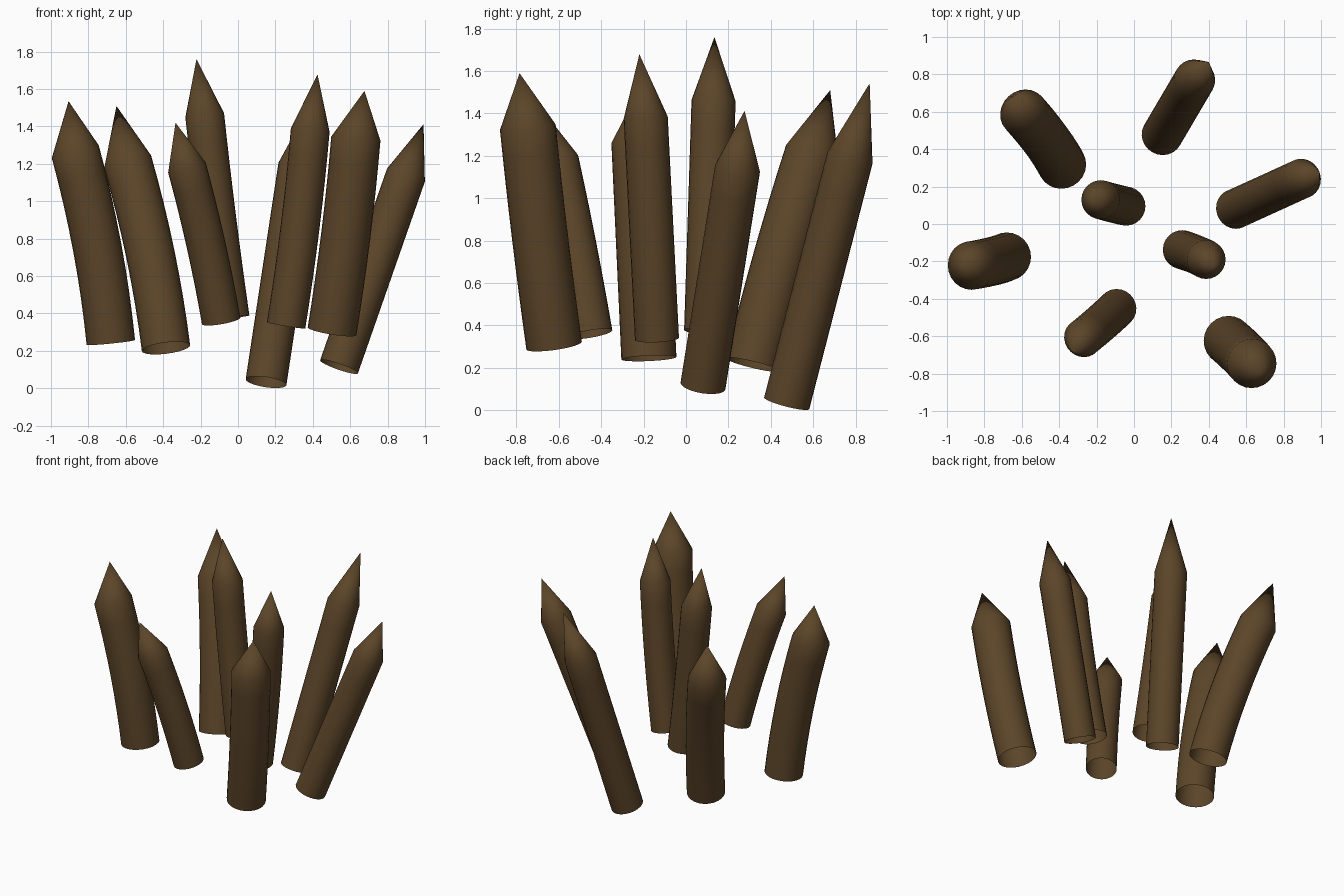
import bpy, bmesh, math
from mathutils import Vector

if "Cube" in bpy.data.objects:
    bpy.data.objects.remove(bpy.data.objects["Cube"])

SIDES, RINGS = 24, 8

wood = bpy.data.materials.new("dark brown wood")
wood.diffuse_color = (0.107, 0.06, 0.022, 1)
wood.use_nodes = True
wood.node_tree.nodes["Principled BSDF"].inputs["Base Color"].default_value = wood.diffuse_color


def stake(name, base, shoulder, tip, radius, bend=(0, 0)):
    """Open-bottomed curved tube with a sharpened point."""
    a, b, t = Vector(base), Vector(shoulder), Vector(tip)
    ctrl = (a + b) / 2 + Vector((bend[0], bend[1], 0)) * 2
    bm = bmesh.new()
    rings = []
    for i in range(RINGS + 1):
        s = i / RINGS
        p = a * (1 - s) ** 2 + ctrl * 2 * s * (1 - s) + b * s * s
        d = ((ctrl - a) * (1 - s) + (b - ctrl) * s).normalized()
        u = Vector((0, 1, 0)).cross(d).normalized()
        v = d.cross(u)
        ring = []
        for k in range(SIDES):
            w = 2 * math.pi * k / SIDES
            ring.append(bm.verts.new(p + (u * math.cos(w) + v * math.sin(w)) * radius))
        rings.append(ring)
    point = bm.verts.new(t)
    for k in range(SIDES):
        n = (k + 1) % SIDES
        for lo, hi in zip(rings, rings[1:]):
            bm.faces.new((lo[k], lo[n], hi[n], hi[k]))
        bm.faces.new((rings[-1][k], rings[-1][n], point))
    for f in bm.faces:
        f.smooth = True
    mesh = bpy.data.meshes.new(name)
    bm.to_mesh(mesh)
    bm.free()
    mesh.materials.append(wood)
    ob = bpy.data.objects.new(name, mesh)
    bpy.context.collection.objects.link(ob)


# Outer ring of stakes
stake("stake_back_left", (-.385, .315, .215), (-.59, .595, 1.21), (-.65, .68, 1.51), .130, (.02, -.01))
stake("stake_left", (-.68, -.175, .245), (-.87, -.222, 1.265), (-.906, -.21, 1.535), .130, (.022, 0))
stake("stake_front_left", (-.09, -.45, .36), (-.273, -.61, 1.18), (-.334, -.68, 1.42), .104, (.01, .005))
stake("stake_front_right", (.503, -.622, .305), (.63, -.746, 1.335), (.676, -.785, 1.59), .132, (.01, -.005))
stake("stake_right", (.54, .08, .115), (.898, .243, 1.14), (.992, .276, 1.412), .107)
stake("stake_back_right", (.15, .475, .033), (.325, .773, 1.19), (.40, .866, 1.542), .110)

# Inner pair of stakes
stake("stake_inner_right", (.257, -.137, .337), (.386, -.19, 1.38), (.425, -.22, 1.679), .104, (.01, 0))
stake("stake_inner_left", (-.042, .095, .375), (-.178, .13, 1.46), (-.222, .134, 1.76), .104, (-.005, 0))
